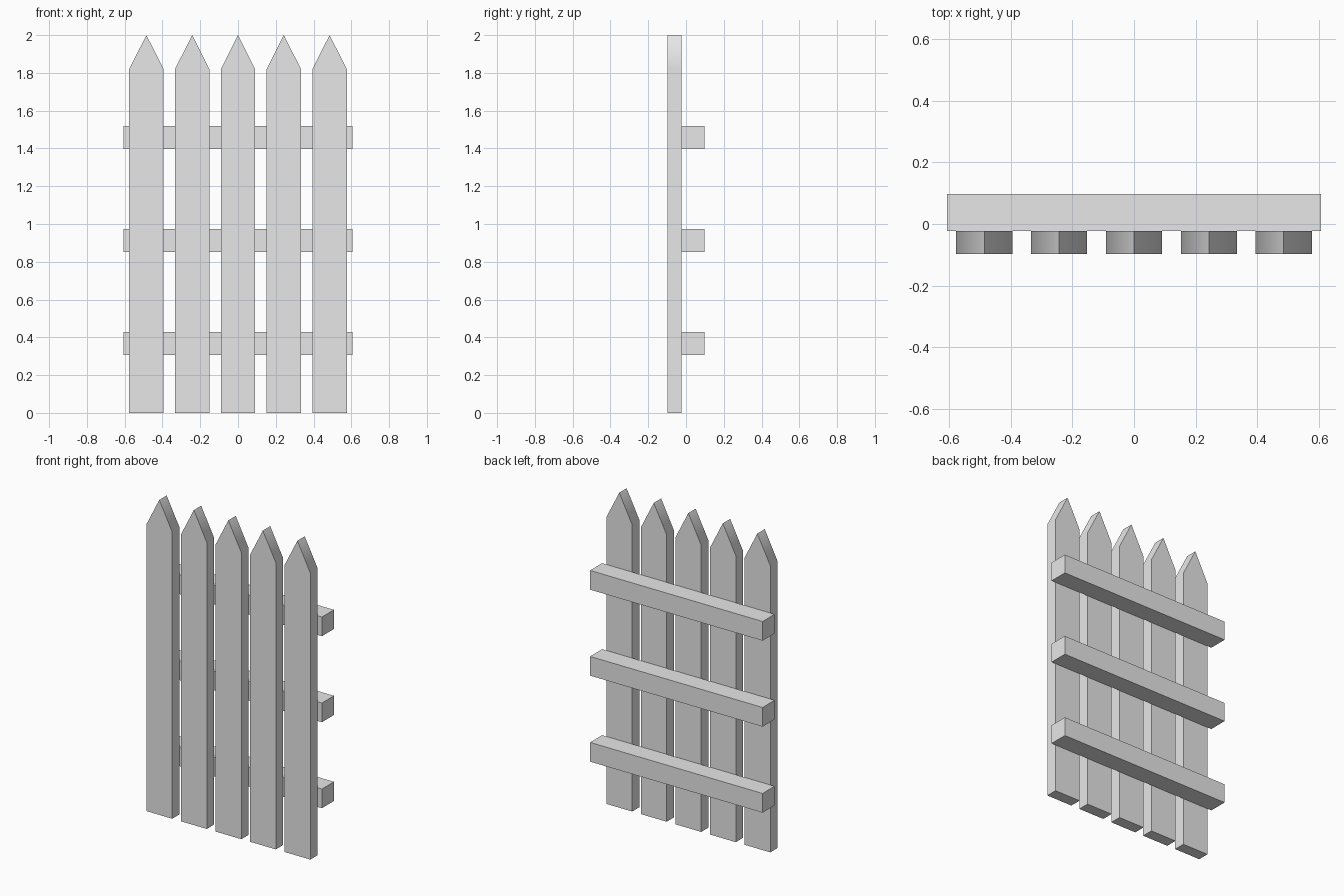
import bpy
import bmesh
import math

cube = bpy.data.objects.get("Cube")
if cube:
    bpy.data.objects.remove(cube, do_unlink=True)

# Single plain grey for the whole fence
grey = bpy.data.materials.new("fence_grey")
grey.use_nodes = True
COLOUR = (0.8, 0.8, 0.8, 1.0)
grey.diffuse_color = COLOUR
grey.node_tree.nodes["Principled BSDF"].inputs["Base Color"].default_value = COLOUR


def extruded(name, profile, y_front, y_back, location):
    """Extrude an (x, z) outline from y_front to y_back."""
    mesh = bpy.data.meshes.new(name)
    bm = bmesh.new()
    face = bm.faces.new([bm.verts.new((x, y_front, z)) for x, z in profile])
    result = bmesh.ops.extrude_face_region(bm, geom=[face], use_keep_orig=True)
    moved = [g for g in result["geom"] if isinstance(g, bmesh.types.BMVert)]
    bmesh.ops.translate(bm, verts=moved, vec=(0, y_back - y_front, 0))
    bmesh.ops.recalc_face_normals(bm, faces=bm.faces)
    bm.to_mesh(mesh)
    bm.free()
    mesh.materials.append(grey)
    obj = bpy.data.objects.new(name, mesh)
    obj.location = location
    bpy.context.collection.objects.link(obj)
    return obj


FRONT, JOINT, BACK = -0.097, -0.023, 0.097

# Pointed pickets, softly shaded across the shoulders
HALF, SHOULDER, TIP = 0.091, 1.82, 2.0
picket_outline = [(-HALF, 0), (HALF, 0), (HALF, SHOULDER),
                  (0, TIP), (-HALF, SHOULDER)]
for i in range(5):
    picket = extruded(f"picket_{i + 1}", picket_outline, FRONT, JOINT,
                      ((i - 2) * 0.2425, 0, 0))
    bpy.ops.object.select_all(action="DESELECT")
    picket.select_set(True)
    bpy.context.view_layer.objects.active = picket
    bpy.ops.object.shade_smooth_by_angle(angle=math.radians(35))
    weighted = picket.modifiers.new("flat_sides", "WEIGHTED_NORMAL")
    weighted.keep_sharp = True
    weighted.weight = 100

# Horizontal rails behind the pickets
W, H = 0.606, 0.061
rail_outline = [(-W, -H), (W, -H), (W, H), (-W, H)]
for name, z in (("lower", 0.367), ("middle", 0.913), ("upper", 1.459)):
    extruded(f"{name}_rail", rail_outline, JOINT, BACK, (0, 0, z))
